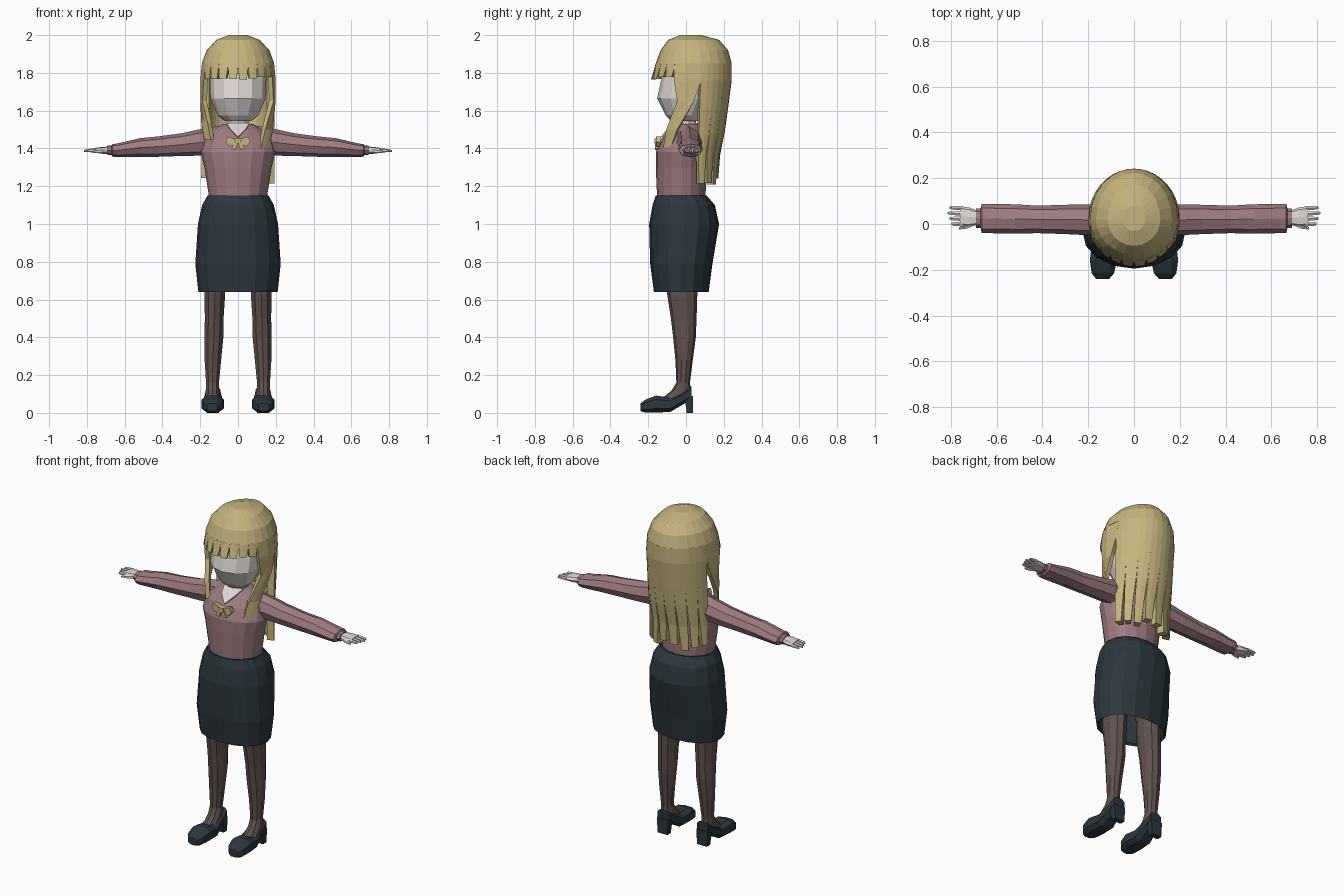
import bpy, bmesh, math, random
from mathutils import Vector

random.seed(4)
if "Cube" in bpy.data.objects:
    bpy.data.objects.remove(bpy.data.objects["Cube"])


def material(name, rgb):
    m = bpy.data.materials.new(name)
    m.use_nodes = True
    m.diffuse_color = (*rgb, 1)
    bsdf = m.node_tree.nodes["Principled BSDF"]
    bsdf.inputs["Base Color"].default_value = (*rgb, 1)
    bsdf.inputs["Roughness"].default_value = 0.9
    return m


BLOND = material("blond", (.56, .46, .21))
MAUVE = material("mauve_wool", (.34, .20, .22))
NAVY = material("dark_navy", (.025, .038, .047))
TIGHTS = material("brown_tights", (.115, .083, .076))
SKIN = material("pale_skin", (.74, .68, .66))


def skin_rings(name, rings, mat):
    """Bridge rings of points into one closed flat-shaded mesh."""
    bm = bmesh.new()
    vs = [[bm.verts.new(p) for p in ring] for ring in rings]
    n = len(vs[0])
    for a, b in zip(vs, vs[1:]):
        for i in range(n):
            j = (i + 1) % n
            bm.faces.new((a[i], a[j], b[j], b[i]))
    bm.faces.new(vs[0])
    bm.faces.new(vs[-1])
    bmesh.ops.recalc_face_normals(bm, faces=bm.faces)
    me = bpy.data.meshes.new(name)
    bm.to_mesh(me)
    bm.free()
    me.materials.append(mat)
    ob = bpy.data.objects.new(name, me)
    bpy.context.collection.objects.link(ob)
    return ob


def loft(name, sections, mat, n=12, axis="z", sq=1.0, phase=0.0, side=1):
    """Sections are (position on axis, centre u, centre v, radius u, radius v)."""
    def power(v):
        return math.copysign(abs(v) ** sq, v) if abs(v) > 1e-6 else 0
    rings = []
    for t, cu, cv, ru, rv in sections:
        ring = []
        for i in range(n):
            a = math.tau * (i + phase) / n
            u, v = cu + ru * power(math.sin(a)), cv - rv * power(math.cos(a))
            p = {"z": (u, v, t), "x": (t, u, v), "y": (u, t, v)}[axis]
            ring.append((p[0] * side, p[1], p[2]))
        rings.append(ring)
    return skin_rings(name, rings, mat)


def plate(name, outline, y, depth, mat):
    """Outline in x and z, extruded along y."""
    return skin_rings(name, [[(x, yy, z) for x, z in outline] for yy in (y, y + depth)], mat)


# Skirt with a hollow hem
loft("skirt", [(.85, 0, -.02, .19, .14), (.65, 0, -.025, .195, .135), (.64, 0, -.025, .21, .145),
               (.79, 0, -.025, .226, .165), (1.0, 0, -.01, .212, .185), (1.1, 0, -.012, .19, .165),
               (1.15, 0, -.025, .162, .135)], NAVY, 16, sq=.9)

# Sweater body
loft("sweater_body", [(1.14, 0, -.025, .153, .128), (1.3, 0, -.025, .178, .135),
                      (1.38, 0, -.025, .198, .135), (1.45, 0, -.01, .185, .12),
                      (1.5, 0, 0, .13, .09), (1.53, 0, .01, .078, .06)], MAUVE, 16)

# Neck and open neckline
loft("neck", [(1.47, 0, .0, .06, .06), (1.53, 0, 0, .06, .055), (1.58, 0, 0, .055, .05)], SKIN, 10)
front = [(0, -.132, 1.462), (.042, -.097, 1.505), (.062, -.04, 1.535), (0, -.064, 1.535),
         (-.062, -.04, 1.535), (-.042, -.097, 1.505)]
skin_rings("neckline", [front, [(x, y + .02, z - .012) for x, y, z in front]], SKIN)

# Head
loft("head", [(1.545, 0, -.005, .07, .075), (1.575, 0, -.015, .108, .092), (1.665, 0, -.01, .146, .143),
              (1.77, 0, 0, .15, .13), (1.87, 0, 0, .135, .12)], SKIN, 12)

# Bow
plate("bow_knot", [(-.016, 1.425), (.016, 1.425), (.018, 1.452), (-.018, 1.452)], -.168, .035, BLOND)
for s, side in ((1, "left"), (-1, "right")):
    plate(side + "_bow_wing", [(0, 1.43), (s * .045, 1.41), (s * .066, 1.435), (s * .055, 1.463),
                               (0, 1.448)], -.158, .025, BLOND)
    plate(side + "_bow_tail", [(0, 1.432), (s * .012, 1.392), (s * .036, 1.4), (s * .02, 1.43)],
          -.164, .015, BLOND)

# Limbs
for s, side in ((1, "left"), (-1, "right")):
    loft(side + "_sleeve", [(.1, .015, 1.44, .065, .08), (.2, .018, 1.432, .067, .07),
                            (.3, .02, 1.42, .064, .06), (.42, .02, 1.41, .06, .054),
                            (.52, .022, 1.405, .064, .049), (.64, .024, 1.39, .064, .036),
                            (.665, .024, 1.39, .064, .033), (.67, .025, 1.39, .042, .026),
                            (.69, .025, 1.39, .042, .026)], MAUVE, 8, "x", side=s)
    loft(side + "_palm", [(.68, .027, 1.39, .03, .02), (.72, .03, 1.39, .042, .018),
                          (.76, .034, 1.39, .044, .012)], SKIN, 8, "x", .75, side=s)
    for i in range(4):
        y = -.001 + i * .0235
        tip = .815 - .009 * abs(i - 2)
        loft(f"{side}_finger_{i + 1}", [(.75, y, 1.39, .0105, .011), (.785, y + .001, 1.389, .01, .009),
                                        (tip, y + .002, 1.387, .006, .005)],
             SKIN, 6, "x", side=s)
    loft(side + "_thumb", [(.695, .008, 1.388, .016, .013), (.73, -.01, 1.385, .012, .011),
                           (.765, -.019, 1.382, .006, .006)], SKIN, 6, "x", side=s)

    # Leg, with the instep running into the shoe
    loft(side + "_leg", [(.84, .12, -.02, .062, .085), (.63, .123, -.02, .058, .08),
                         (.5, .126, -.012, .052, .068), (.4, .128, -.008, .053, .06),
                         (.28, .133, -.01, .046, .046), (.16, .135, -.015, .036, .036),
                         (.12, .135, -.025, .037, .05), (.07, .135, -.06, .04, .075)],
         TIGHTS, 10, side=s)

    # Shoe and heel
    loft(side + "_shoe", [(-.24, .137, .03, .03, .022), (-.215, .136, .036, .052, .036),
                          (-.16, .134, .047, .062, .047), (-.085, .132, .043, .056, .041),
                          (-.02, .132, .078, .046, .038), (.03, .132, .108, .04, .035)],
         NAVY, 8, "y", .7, .5, s)
    loft(side + "_heel", [(0, .132, .02, .036, .018), (.09, .132, .014, .042, .025)],
         NAVY, 4, sq=.3, phase=.5, side=s)

# Hair envelope: height, half width, depth to the front, depth to the back
SHAPE = [(2.0, .05, .05, .06), (1.975, .115, .115, .155), (1.92, .166, .155, .203),
         (1.85, .192, .18, .222), (1.76, .2, .207, .222), (1.5, .2, .18, .188),
         (1.35, .2, .18, .158), (1.18, .207, .18, .148)]


def hair_point(z, deg, inset=0.0):
    z = min(max(z, SHAPE[-1][0]), SHAPE[0][0])
    for a, b in zip(SHAPE, SHAPE[1:]):
        if z >= b[0]:
            k = (a[0] - z) / (a[0] - b[0])
            w, f, r = (Vector(a[1:]).lerp(Vector(b[1:]), k))
            break
    t = math.radians(deg)
    c = math.cos(t)
    return ((w - inset) * math.sin(t), .02 - c * ((f if c > 0 else r) - inset), z)


def lock(name, sections, thick=.03):
    """Sections are (height, start angle, end angle) on the hair envelope."""
    rings = []
    for z, a, b in sections:
        span = (a, (a + b) / 2, b)
        rings.append([hair_point(z, d) for d in span] + [hair_point(z, d, thick) for d in reversed(span)])
    return skin_rings(name, rings, BLOND)


# Crown
skin_rings("hair_crown", [[hair_point(row[0], i * 15) for i in range(24)] for row in SHAPE[:4]], BLOND)


def narrowed(mid, half, steps):
    return [(z, mid - half * k, mid + half * k) for z, k in steps]


# Fringe
for i in range(8):
    mid = -56 + 16 * i
    low = 1.765 + random.uniform(0, .015)
    lock(f"fringe_{i + 1}", narrowed(mid, 8, [(1.85, 1), (1.83, .98), (low, .72)]), .025)

# Long locks framing the face
lock("left_face_lock", [(1.85, 62, 108), (1.76, 66, 106), (1.65, 70, 96), (1.5, 46, 68), (1.35, 34, 48)], .025)
lock("right_face_lock", [(1.85, -108, -62), (1.76, -106, -66), (1.65, -96, -70),
                         (1.54, -78, -54), (1.445, -64, -46)], .025)

# Back hair, joined above and parting into strands below
for i in range(8):
    mid = 114.4 + 18.75 * i
    drift = random.uniform(-1.5, 1.5)
    low = 1.22 + random.uniform(-.015, .03)
    steps = narrowed(mid, 9.4, [(1.85, 1), (1.76, 1), (1.6, 1), (1.48, .97), (1.36, .85)])
    steps += narrowed(mid + drift, 9.4, [(low, .65)])
    lock(f"back_lock_{i + 1}", steps, .04)
